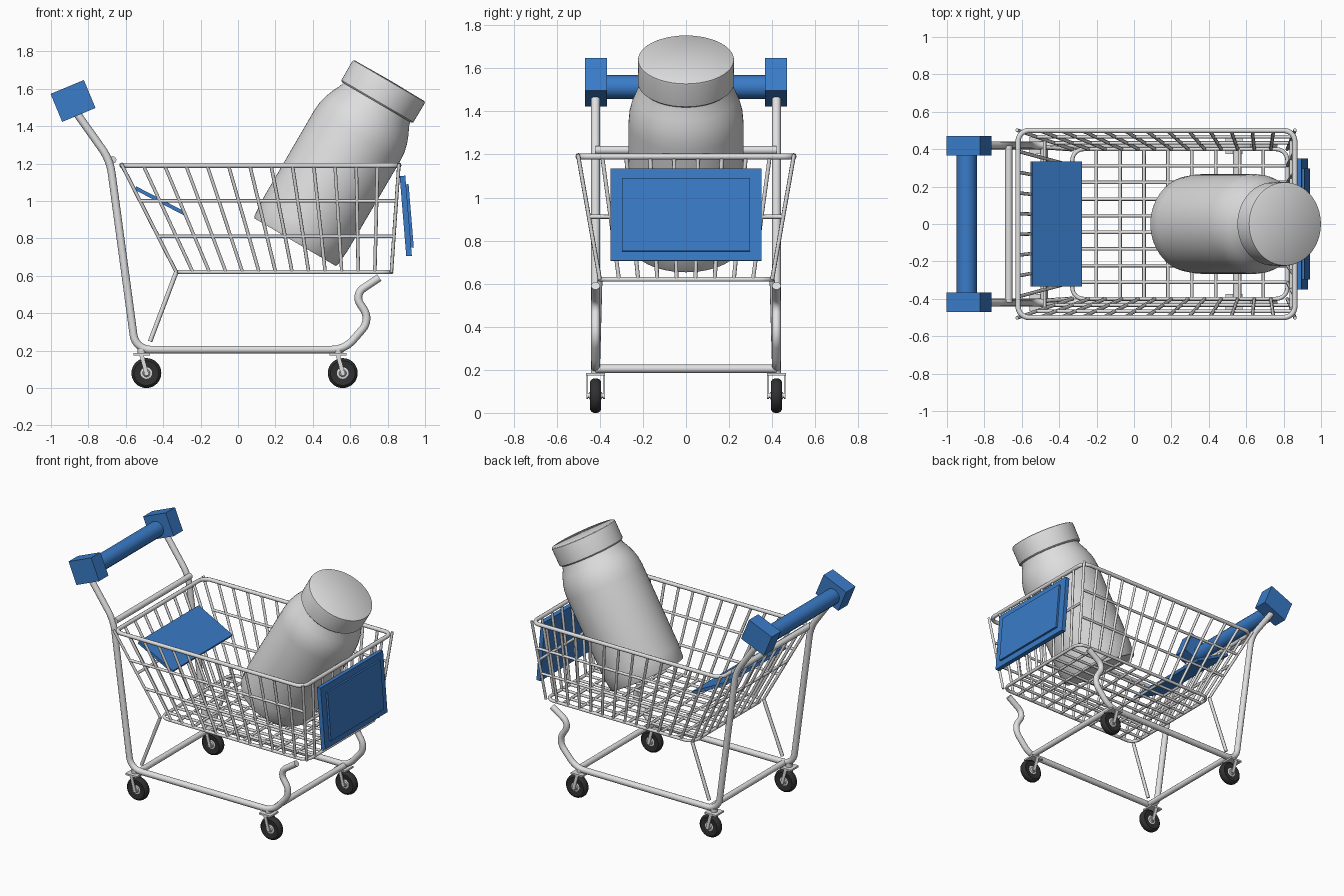
import bpy, bmesh, math
from mathutils import Matrix, Vector

if "Cube" in bpy.data.objects:
    bpy.data.objects.remove(bpy.data.objects["Cube"])


def material(name, rgb):
    m = bpy.data.materials.new(name)
    m.diffuse_color = (*rgb, 1)
    m.use_nodes = True
    m.node_tree.nodes["Principled BSDF"].inputs["Base Color"].default_value = m.diffuse_color
    return m


METAL = material("light_grey_metal", (0.75, 0.75, 0.75))
JAR = material("grey_plastic", (0.73, 0.73, 0.73))
BLUE = material("blue_plastic", (0.042, 0.20, 0.58))
RUBBER = material("dark_rubber", (0.03, 0.03, 0.03))


def add_object(name, mesh, mat, smooth=35):
    mesh.materials.clear()
    mesh.materials.append(mat)
    if smooth:
        mesh.shade_smooth()
        mesh.set_sharp_from_angle(angle=math.radians(smooth))
    ob = bpy.data.objects.new(name, mesh)
    bpy.context.collection.objects.link(ob)
    return ob


def tubes(name, paths, radius, mat=METAL, closed=False):
    """Round tubes along one or more polylines, joined in one mesh."""
    cu = bpy.data.curves.new(name, 'CURVE')
    cu.dimensions = '3D'
    cu.bevel_depth = radius
    cu.bevel_resolution = 2 if radius < 0.015 else 4
    cu.use_fill_caps = True
    for path in paths:
        sp = cu.splines.new('POLY')
        sp.points.add(len(path) - 1)
        for p, co in zip(sp.points, path):
            p.co = (*co, 1)
        sp.use_cyclic_u = closed
    tmp = bpy.data.objects.new(name + "_curve", cu)
    bpy.context.collection.objects.link(tmp)
    bpy.context.view_layer.update()
    dg = bpy.context.evaluated_depsgraph_get()
    mesh = bpy.data.meshes.new_from_object(tmp.evaluated_get(dg))
    bpy.data.objects.remove(tmp)
    return add_object(name, mesh, mat, 60)


def fillet(points, radii, closed=False, steps=8):
    """Round the corners of a polyline."""
    pts = [Vector(p) for p in points]
    out = []
    for i, p in enumerate(pts):
        if not radii[i] or (not closed and i in (0, len(pts) - 1)):
            out.append(p)
            continue
        a = (pts[i - 1] - p).normalized()
        b = (pts[(i + 1) % len(pts)] - p).normalized()
        half = a.angle(b) / 2
        centre = p + (a + b).normalized() * (radii[i] / math.sin(half))
        t = radii[i] / math.tan(half)
        va = (p + a * t - centre).normalized()
        vb = (p + b * t - centre).normalized()
        for k in range(steps + 1):
            out.append(centre + va.slerp(vb, k / steps).normalized() * radii[i])
    return out


def box(name, loc, size, mat, tilt=0.0):
    bm = bmesh.new()
    bmesh.ops.create_cube(bm, size=1)
    bmesh.ops.scale(bm, vec=size, verts=bm.verts)
    bm.transform(Matrix.Translation(loc) @ Matrix.Rotation(tilt, 4, 'Y'))
    mesh = bpy.data.meshes.new(name)
    bm.to_mesh(mesh)
    bm.free()
    return add_object(name, mesh, mat, 0)


def lathe(name, profile, matrix, mat, steps=48):
    """Spin a (radius, height) profile around z, then place it."""
    bm = bmesh.new()
    vs = [bm.verts.new((r, 0, h)) for r, h in profile]
    edges = [bm.edges.new(e) for e in zip(vs, vs[1:])]
    bmesh.ops.spin(bm, geom=vs + edges, axis=(0, 0, 1), cent=(0, 0, 0),
                   angle=math.tau, steps=steps)
    bmesh.ops.remove_doubles(bm, verts=bm.verts, dist=1e-4)
    bmesh.ops.recalc_face_normals(bm, faces=bm.faces)
    bm.transform(matrix)
    mesh = bpy.data.meshes.new(name)
    bm.to_mesh(mesh)
    bm.free()
    return add_object(name, mesh, mat)


# Tube frame: push leg, base rail and front S-bend on each side
rail = [(-0.87, 1.48), (-0.685, 1.22), (-0.548, 0.205), (0.57, 0.205),
        (0.71, 0.365), (0.62, 0.50), (0.755, 0.59)]
bends = [0, 0.3, 0.09, 0.15, 0.09, 0.06, 0]
SIDE = 0.42
for s, tag in ((1, "left"), (-1, "right")):
    tubes("frame_" + tag, [fillet([(x, s * SIDE, z) for x, z in rail], bends)], 0.021)
    tubes("strut_" + tag, [[(-0.33, s * 0.40, 0.62), (-0.47, s * 0.41, 0.25)]], 0.012)
for name, x, z in (("rear_top_crossbar", -0.67, 1.22), ("rear_base_crossbar", -0.48, 0.205),
                   ("front_base_crossbar", 0.55, 0.205)):
    tubes(name, [[(x, -SIDE, z), (x, SIDE, z)]], 0.02)


# Basket: u runs back to front, v across (-1..1), t bottom to top
def basket(u, v, t):
    x0, x1 = -0.33 - 0.29 * t, 0.82 + 0.04 * t
    return Vector((x0 + (x1 - x0) * u, v * (0.40 + 0.10 * t), 0.62 + 0.57 * t))


for name, t, r in (("basket_rim", 1, 0.014), ("basket_base_ring", 0, 0.011)):
    corners = [basket(u, v, t) for u, v in ((0, -1), (1, -1), (1, 1), (0, 1))]
    tubes(name, [fillet(corners, [0.06] * 4, True)], r, closed=True)

WIRE = 0.0095
sides, ends, floor = [], [], []
for i in range(14):
    u = i / 13
    for v in (-1, 1):
        sides.append([basket(u, v, 0), basket(u, v, 1.02 if i in (0, 13) else 1)])
for t in (0.335, 0.667):
    for v in (-1, 1):
        sides.append([basket(0, v, t), basket(1, v, t)])
for i in range(1, 9):
    v = -1 + 2 * i / 9
    for u in (0, 1):
        ends.append([basket(u, v, 0), basket(u, v, 1)])
    floor.append([basket(0, v, 0), basket(1, v, 0)])
    floor.append([basket(i / 9, -1, 0), basket(i / 9, 1, 0)])
for u in (0, 1):
    ends.append([basket(u, -1, 0.51), basket(u, 1, 0.51)])
tubes("basket_side_wires", sides, WIRE)
tubes("basket_end_wires", ends, WIRE)
tubes("basket_floor_wires", floor, WIRE)

# Push handle with end blocks
tubes("handle_bar", [[(-0.895, -0.38, 1.513), (-0.895, 0.38, 1.513)]], 0.055, BLUE)
for s, tag in ((1, "left"), (-1, "right")):
    box("handle_block_" + tag, (-0.882, s * 0.418, 1.535), (0.193, 0.104, 0.162), BLUE, -0.395)

# Folding seat and front sign with raised panel
box("seat", (-0.415, 0, 1.0), (0.30, 0.67, 0.02), BLUE, 0.478)
box("sign", (0.897, 0, 0.92), (0.03, 0.70, 0.43), BLUE, -0.082)
box("sign_panel", (0.916, 0, 0.92), (0.02, 0.595, 0.34), BLUE, -0.082)

# Large jar leaning in the basket
lean = Matrix.Translation((0.305, 0, 0.78)) @ Matrix.Rotation(math.radians(30.3), 4, 'Y')
lathe("jar_body", [(0, 0), (0.252, 0), (0.258, 0.012), (0.266, 0.10), (0.267, 0.66),
                   (0.263, 0.71), (0.252, 0.755), (0.235, 0.80), (0.215, 0.84),
                   (0.205, 0.87), (0, 0.87)], lean, JAR, 64)
lathe("jar_cap", [(0, 0.865), (0.215, 0.865), (0.223, 0.873), (0.224, 0.985),
                  (0.222, 0.996), (0.216, 1.0), (0, 1.003)], lean, JAR, 64)

# Casters: tyre, hub, fork, crown and stem
tyre = [(0.03, -0.02), (0.045, -0.023), (0.066, -0.025), (0.076, -0.018), (0.08, -0.007),
        (0.08, 0.007), (0.076, 0.018), (0.066, 0.025), (0.045, 0.023), (0.03, 0.02)]
hub = [(0, -0.03), (0.016, -0.03), (0.02, -0.023), (0.031, -0.021),
       (0.031, 0.021), (0.02, 0.023), (0.016, 0.03), (0, 0.03)]
for x, end in ((-0.49, "rear"), (0.56, "front")):
    for s, tag in ((1, "left"), (-1, "right")):
        y, label = s * SIDE, end + "_" + tag
        axle = Matrix.Translation((x, y, 0.08)) @ Matrix.Rotation(math.pi / 2, 4, 'X')
        lathe("tyre_" + label, tyre, axle, RUBBER, 32)
        lathe("hub_" + label, hub, axle, METAL, 24)
        for k in (-1, 1):
            box("fork_" + label, (x - 0.012, y + k * 0.039, 0.125),
                (0.022, 0.008, 0.12), METAL, -0.26)
        box("crown_" + label, (x - 0.025, y, 0.18), (0.09, 0.09, 0.012), METAL)
        tubes("stem_" + label, [[(x - 0.025, y, 0.178), (x - 0.025, y, 0.21)]], 0.022)
        tubes("axle_" + label, [[(x, y - 0.043, 0.08), (x, y + 0.043, 0.08)]], 0.01)
